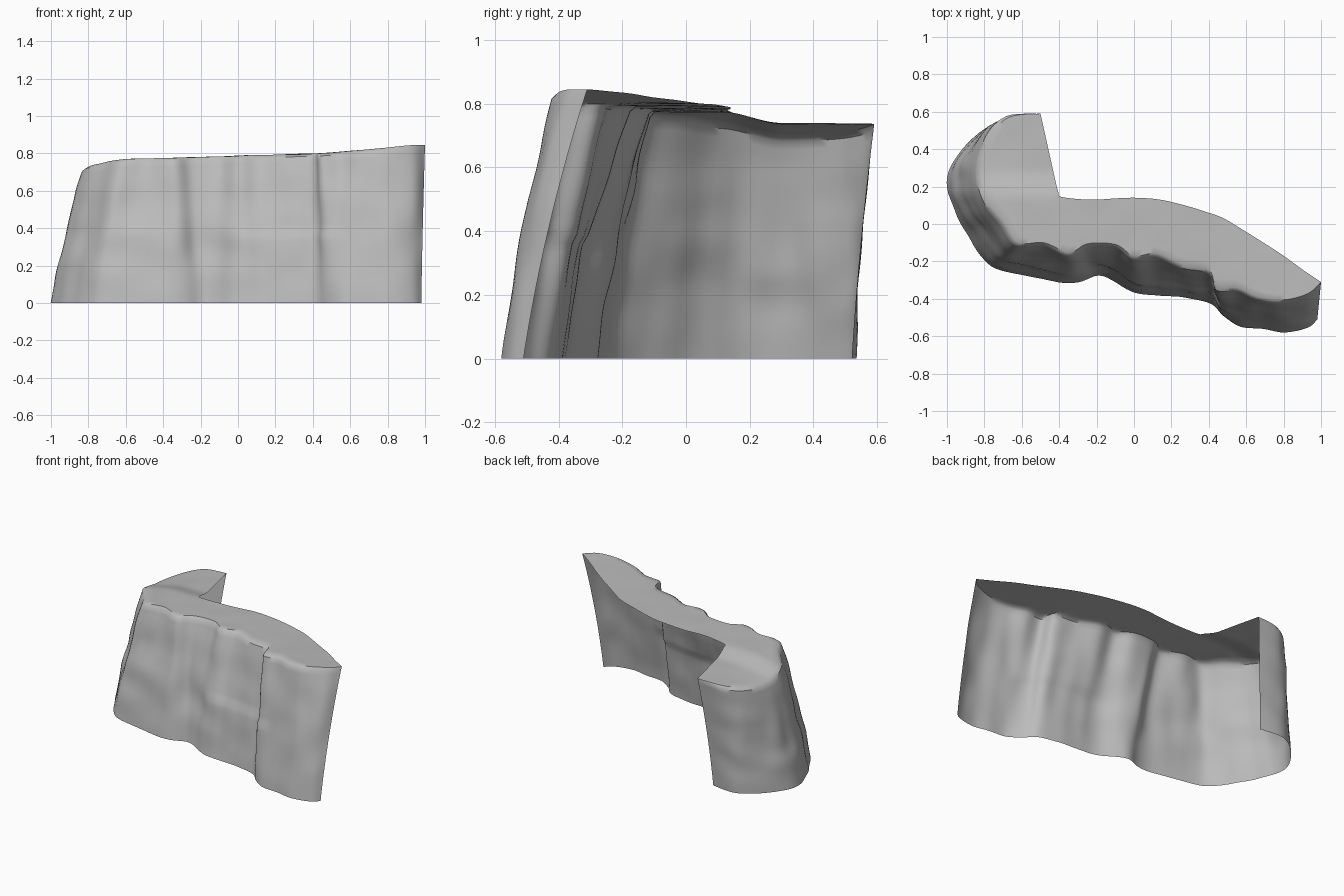
import bpy, bmesh, math
from mathutils import Vector, noise

if "Cube" in bpy.data.objects:
    bpy.data.objects.remove(bpy.data.objects["Cube"])

# Cliff outline stations: foot x,y / upper rim x,y / rear edge of the plateau x,y
STATIONS = [
    (-.57, .52, -.50, .59, -.50, .59), (-.75, .53, -.68, .575, -.48, .50),
    (-.90, .42, -.79, .47, -.46, .41), (-1.0, .25, -.84, .30, -.44, .32),
    (-.96, .08, -.81, .13, -.42, .23), (-.87, -.09, -.71, .00, -.405, .17),
    (-.76, -.23, -.63, -.115, -.40, .15), (-.58, -.275, -.49, -.115, -.36, .14),
    (-.33, -.315, -.35, -.17, -.28, .132), (-.20, -.275, -.25, -.12, -.20, .13),
    (-.11, -.305, -.10, -.125, -.08, .138), (.00, -.37, .00, -.19, .02, .14),
    (.13, -.385, .12, -.175, .14, .13), (.27, -.39, .26, -.235, .27, .10),
    (.41, -.425, .40, -.265, .40, .06), (.48, -.49, .44, -.355, .48, .03),
    (.57, -.55, .55, -.36, .58, -.03), (.70, -.56, .66, -.405, .70, -.105),
    (.81, -.58, .80, -.42, .80, -.17), (.93, -.555, .93, -.38, .91, -.25),
    (.98, -.51, 1.0, -.31, 1.0, -.31),
]
SUB, ROWS, DEPTH = 6, 26, 8


def smooth(a, b, v):
    t = max(0, min(1, (v - a) / (b - a)))
    return t * t * (3 - 2 * t)


def spline(t):
    """Catmull-Rom interpolation through the stations."""
    i = min(int(t), len(STATIONS) - 2)
    f = t - i
    p = [STATIONS[max(0, min(len(STATIONS) - 1, i + k))] for k in (-1, 0, 1, 2)]
    return [.5 * (2 * b + (c - a) * f + (2 * a - 5 * b + 4 * c - d) * f * f
                  + (3 * b - a - 3 * c + d) * f ** 3) for a, b, c, d in zip(*p)]


def plateau_z(x, y):
    """Plateau climbs to the right and dips on the rear left arm."""
    z = .787 + .03 * x + .028 * smooth(.4, 1, x)
    z -= .035 * smooth(.12, .3, y) * smooth(-.2, -.4, x)
    return z - .03 * smooth(-.6, -.85, x)


def build_cliff():
    bm = bmesh.new()
    columns = []
    n = (len(STATIONS) - 1) * SUB
    for c in range(n + 1):
        t = c / SUB
        bx, by, tx, ty, rx, ry = spline(t)
        a, b = spline(max(0, t - .3)), spline(min(len(STATIONS) - 1, t + .3))
        out = Vector((a[1] - b[1], b[0] - a[0], 0)).normalized()
        out = -out                                  # outward from the rock
        ends = min(1, c / SUB, (n - c) / SUB)       # keep the ends clean
        foot, rim, rear = Vector((bx, by)), Vector((tx, ty)), Vector((rx, ry))
        top = plateau_z(tx, ty)
        col = []
        # rock wall from foot to rim, with ridges and a few ledges
        for r in range(ROWS + 1):
            h = r / ROWS
            p = foot.lerp(rim, .65 * h + .35 * h * h)
            ridge = noise.noise(Vector((p.x * 9, p.y * 9, h * 1.3)))
            block = noise.noise(Vector((p.x * 3.5 + 7, p.y * 3.5, h * 5)))
            ledge = .009 * (1 - smooth(.46, .50, h)) * smooth(.2, .46, h)
            ledge *= smooth(-.1, .1, p.x) * smooth(.6, .5, p.x)
            fade = ends * math.sin(math.pi * (.12 + .8 * h))
            d = fade * (.013 * ridge + .013 * block + ledge)
            z = h * (top - .014 * ends)
            col.append(bm.verts.new((p.x + out.x * d, p.y + out.y * d, z)))
        # rounded lip and plateau surface
        for k in range(DEPTH + 1):
            f = .06 + .94 * k / DEPTH
            p = rim.lerp(rear, f)
            bump = .004 * noise.noise(Vector((p.x * 6, p.y * 6, 3))) * ends
            col.append(bm.verts.new((p.x, p.y, plateau_z(p.x, p.y) + bump)))
        columns.append(col)
    for a, b in zip(columns, columns[1:]):
        for r in range(len(a) - 1):
            bm.faces.new((a[r], b[r], b[r + 1], a[r + 1]))
    bmesh.ops.remove_doubles(bm, verts=bm.verts, dist=.0005)
    mesh = bpy.data.meshes.new("cliff_wall")
    bm.to_mesh(mesh)
    bm.free()
    obj = bpy.data.objects.new("cliff_wall", mesh)
    bpy.context.collection.objects.link(obj)
    return obj


cliff = build_cliff()
rock = bpy.data.materials.new("grey_rock")
rock.diffuse_color = (.5, .5, .5, 1)
rock.use_nodes = True
rock.node_tree.nodes["Principled BSDF"].inputs["Base Color"].default_value = rock.diffuse_color
cliff.data.materials.append(rock)
bpy.context.view_layer.objects.active = cliff
cliff.select_set(True)
bpy.ops.object.shade_smooth_by_angle(angle=math.radians(40))
